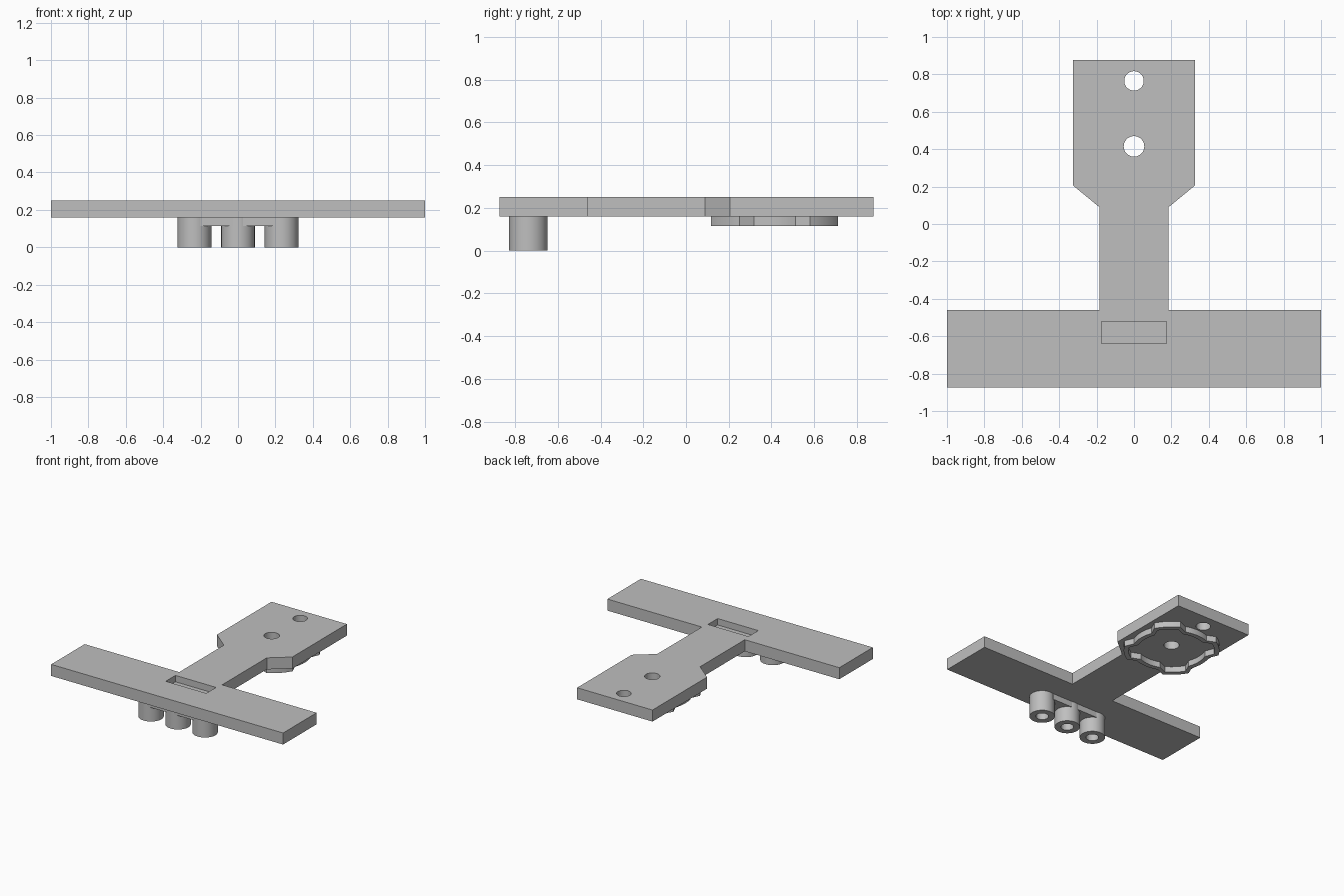
import bpy
import bmesh
from math import cos, sin, pi, radians

cube = bpy.data.objects.get("Cube")
if cube:
    bpy.data.objects.remove(cube, do_unlink=True)

grey = bpy.data.materials.new("plain grey")
grey.use_nodes = True
grey.diffuse_color = (0.52, 0.52, 0.52, 1)
grey.node_tree.nodes["Principled BSDF"].inputs["Base Color"].default_value = grey.diffuse_color

BOTTOM, TOP = 0.16, 0.25   # plate underside and upper side
HUB_Y, POST_Y = 0.415, -0.738


def finish(name, bm):
    bmesh.ops.recalc_face_normals(bm, faces=bm.faces)
    mesh = bpy.data.meshes.new(name)
    bm.to_mesh(mesh)
    bm.free()
    mesh.materials.append(grey)
    obj = bpy.data.objects.new(name, mesh)
    bpy.context.collection.objects.link(obj)
    return obj


def prism(name, outline, z0, z1):
    """Closed outline extruded from z0 to z1."""
    bm = bmesh.new()
    face = bm.faces.new([bm.verts.new((x, y, z0)) for x, y in outline])
    up = bmesh.ops.extrude_face_region(bm, geom=[face])["geom"]
    bmesh.ops.translate(bm, vec=(0, 0, z1 - z0),
                        verts=[v for v in up if isinstance(v, bmesh.types.BMVert)])
    return finish(name, bm)


def circle(x, y, r, n=48):
    return [(x + r * cos(2 * pi * i / n), y + r * sin(2 * pi * i / n)) for i in range(n)]


def box(x, y0, y1):
    return [(-x, y0), (x, y0), (x, y1), (-x, y1)]


def cut(obj, cutter):
    mod = obj.modifiers.new("cut", "BOOLEAN")
    mod.operation = "DIFFERENCE"
    mod.solver = "EXACT"
    mod.object = cutter
    cutter.hide_render = True
    cutter.hide_set(True)
    cutter.display_type = "WIRE"


def smooth(obj):
    bpy.ops.object.select_all(action="DESELECT")
    bpy.context.view_layer.objects.active = obj
    obj.select_set(True)
    bpy.ops.object.shade_smooth_by_angle(angle=radians(20))


# T-shaped plate with a flared head
half = [(1, -0.873), (1, -0.46), (0.185, -0.46), (0.185, 0.09), (0.325, 0.205), (0.325, 0.877)]
plate = prism("plate", half + [(-x, y) for x, y in reversed(half)], BOTTOM, TOP)
for label, y, r in (("hub", HUB_Y, 0.055), ("end", 0.765, 0.052)):
    cut(plate, prism(label + "_hole_cutter", circle(0, y, r), BOTTOM - 0.1, TOP + 0.1))
cut(plate, prism("pocket_cutter", box(0.175, -0.64, -0.52), TOP - 0.05, TOP + 0.1))

# Hollow posts below the crossbar
for label, x in (("right", -0.233), ("middle", 0), ("left", 0.233)):
    post = prism(label + "_post", circle(x, POST_Y, 0.09), 0, BOTTOM)
    cut(post, prism(label + "_bore_cutter", circle(x, POST_Y, 0.045), -0.1, BOTTOM - 0.01))
    smooth(post)

# Web joining the posts, with the bores kept clear
web = prism("post_web", box(0.2, POST_Y - 0.086, POST_Y + 0.086), 0.115, BOTTOM)
for label in ("right", "middle", "left"):
    cut(web, bpy.data.objects[label + "_bore_cutter"])


def lobed(lobe_r, valley_r, lobe_half, valley_half):
    """Outline with four diagonal lobes and arcs between them."""
    points = []
    for quarter in range(4):
        for centre, r, spread in ((0, valley_r, valley_half), (45, lobe_r, lobe_half)):
            for step in range(9):
                a = radians(90 * quarter + centre + spread * (step / 4 - 1))
                points.append((r * cos(a), HUB_Y + r * sin(a)))
    return points


# Raised lobed rim around the hub hole, built as a ring
bm = bmesh.new()
outer = lobed(0.34, 0.285, 16, 20)
inner = lobed(0.305, 0.25, 14, 21)
loops = [[bm.verts.new((x, y, z)) for x, y in shape]
         for shape, z in ((outer, BOTTOM), (outer, 0.115), (inner, 0.115), (inner, BOTTOM))]
count = len(outer)
for a, b in zip(loops, loops[1:] + loops[:1]):
    for i in range(count):
        j = (i + 1) % count
        bm.faces.new((a[i], a[j], b[j], b[i]))
smooth(finish("lobed_rim", bm))
